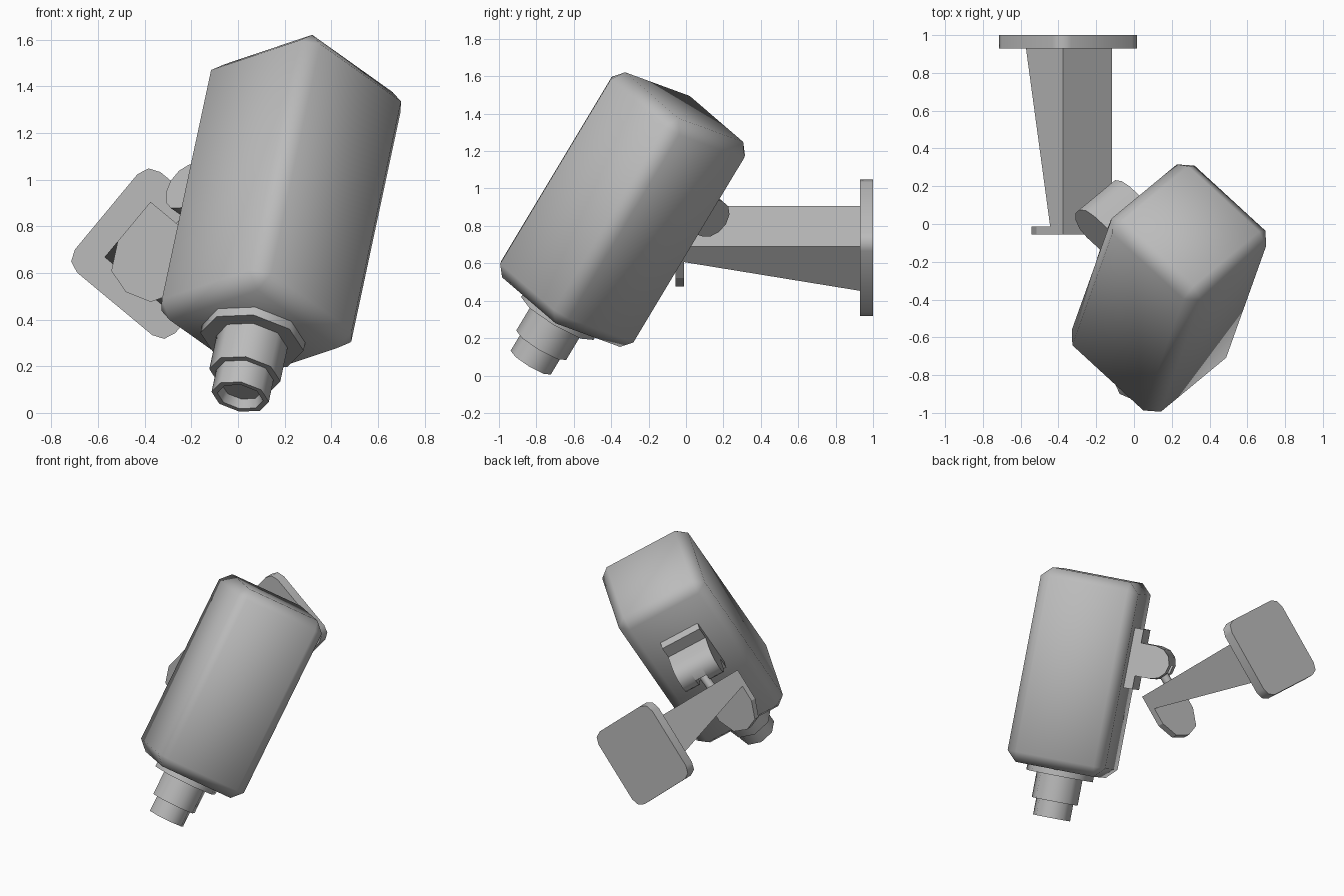
import bpy
import bmesh
from math import cos, sin, pi, radians
from mathutils import Matrix, Vector

if "Cube" in bpy.data.objects:
    bpy.data.objects.remove(bpy.data.objects["Cube"])

grey = bpy.data.materials.new("light grey")
grey.use_nodes = True
grey.diffuse_color = (0.5, 0.5, 0.5, 1)
grey.node_tree.nodes["Principled BSDF"].inputs["Base Color"].default_value = (0.5, 0.5, 0.5, 1)


def frame(x, y, z, origin):
    """Matrix from three axes and an origin."""
    m = Matrix((x, y, z)).transposed().to_4x4()
    m.translation = origin
    return m


def finish(name, bm, matrix, smooth=None):
    bmesh.ops.recalc_face_normals(bm, faces=bm.faces)
    mesh = bpy.data.meshes.new(name)
    bm.to_mesh(mesh)
    bm.free()
    mesh.materials.append(grey)
    ob = bpy.data.objects.new(name, mesh)
    bpy.context.collection.objects.link(ob)
    ob.matrix_world = matrix
    if smooth:
        bpy.ops.object.select_all(action='DESELECT')
        ob.select_set(True)
        bpy.context.view_layer.objects.active = ob
        bpy.ops.object.shade_smooth_by_angle(angle=radians(smooth))
    return ob


def loft(name, matrix, start, end, a, b, smooth=None):
    """Solid between two matching outlines at local heights a and b."""
    bm = bmesh.new()
    lo = [bm.verts.new((x, y, a)) for x, y in start]
    hi = [bm.verts.new((x, y, b)) for x, y in end]
    bm.faces.new(lo)
    bm.faces.new(hi)
    n = len(lo)
    for i in range(n):
        j = (i + 1) % n
        bm.faces.new((lo[i], lo[j], hi[j], hi[i]))
    return finish(name, bm, matrix, smooth)


def block(name, matrix, size, centre, bevel=0, smooth=None):
    bm = bmesh.new()
    bmesh.ops.create_cube(bm, size=1)
    bmesh.ops.scale(bm, vec=size, verts=bm.verts)
    bmesh.ops.translate(bm, vec=centre, verts=bm.verts)
    if bevel:
        bmesh.ops.bevel(bm, geom=bm.edges[:], offset=bevel, segments=1,
                        profile=0.5, affect='EDGES')
    return finish(name, bm, matrix, smooth)


def ring(r, n=8):
    return [(r * cos(2 * pi * i / n), r * sin(2 * pi * i / n)) for i in range(n)]


# Tilted frame of the camera: u points away from the bracket, up is the rear end
up = Vector((0.181, 0.506, 0.843)).normalized()
u = Vector((0.71, -0.66, 0.23))
u = (u - up * u.dot(up)).normalized()
v = up.cross(u)
camera = frame(u, v, up, (0.185, -0.339, 0.887))
WIDTH, DEPTH, LENGTH = 0.66, 0.645, 1.30
block("camera_housing", camera, (WIDTH, DEPTH, LENGTH), (0, 0, 0), 0.067, 180)

# Lens: collar, stepped barrel, recessed glass, spun as one stepped profile
profile = [(0.225, 0), (0.225, 0.05), (0.155, 0.05), (0.155, 0.22), (0.125, 0.22),
           (0.125, 0.33), (0.10, 0.33), (0.085, 0.29)]
bm = bmesh.new()
rings = [[bm.verts.new((x, y, -LENGTH / 2 + 0.01 - t)) for x, y in ring(r)]
         for r, t in profile]
for p, q in zip(rings, rings[1:]):
    for i in range(8):
        j = (i + 1) % 8
        bm.faces.new((p[i], p[j], q[j], q[i]))
bm.faces.new(rings[0])
bm.faces.new(rings[-1])
finish("lens_barrel", bm, camera, 46)

# Swivel plate and knuckle on the side of the housing (local x up the housing, y outwards)
centre = camera @ Vector((-WIDTH / 2, 0, LENGTH / 2 - 0.49))
knuckle = frame(up, -u, v, centre)
block("swivel_plate", knuckle, (0.40, 0.08, 0.28), (0, 0.02, 0))
R, H = 0.11, 0.16
arc = [(R * cos(pi * i / 6), H + R * sin(pi * i / 6)) for i in range(7)]
outline = [(R, 0)] + arc + [(-R, 0)]
half = [(R, 0)] + arc[:4] + [(0, 0)]
for side, z in (("left", -0.14), ("right", 0.04)):
    loft("knuckle_cheek_" + side, knuckle, outline, outline, z, z + 0.10, 35)
loft("knuckle_bridge", knuckle, half, half, -0.04, 0.04, 35)

# Wall bracket frame: e along the arm's top edge, w down its side, y towards the wall
e = Vector((0.77, 0, -0.64)).normalized()
w = Vector((-e.z, 0, e.x)) * -1
w = Vector((e.z, 0, -e.x))
wall = Vector((0, 1, 0))
arm = frame(e, w, wall, (-0.375, 0, 0.905))
S = 0.337


def rect(depth):
    return [(0, 0), (S, 0), (S, depth), (0, depth)]


loft("bracket_arm", arm, rect(0.10), rect(0.31), -0.05, 0.94)

# Rounded end cap hanging from the arm's tip
cap = [(0, 0), (0, 0.22), (0.06, 0.335), (0.165, 0.365), (0.275, 0.33), (S, 0.22), (S, 0)]
loft("arm_end_cap", arm, cap, cap, -0.055, -0.012)

# Rod joining arm and knuckle
hub = knuckle @ Vector((0, H, 0))
foot = Vector((-0.26, 0.06, 0.775))
axis = (hub - foot).normalized()
side = axis.cross(wall).normalized()
rod = frame(side, axis.cross(side), axis, foot)
loft("pivot_rod", rod, ring(0.03), ring(0.03), 0, (hub - foot).length, 46)

# Wall plate: rounded square
plate = frame(e, w, wall, (-0.35, 0, 0.683))
half_side, corner = 0.28, 0.07
square = []
for q in range(4):
    a = q * pi / 2
    c = half_side - corner
    cx, cy = c * (cos(a) - sin(a)), c * (sin(a) + cos(a))
    for k in range(3):
        t = a + k * pi / 4
        square.append((cx + corner * cos(t), cy + corner * sin(t)))
loft("wall_plate", plate, square, square, 0.93, 1.0, 46)
